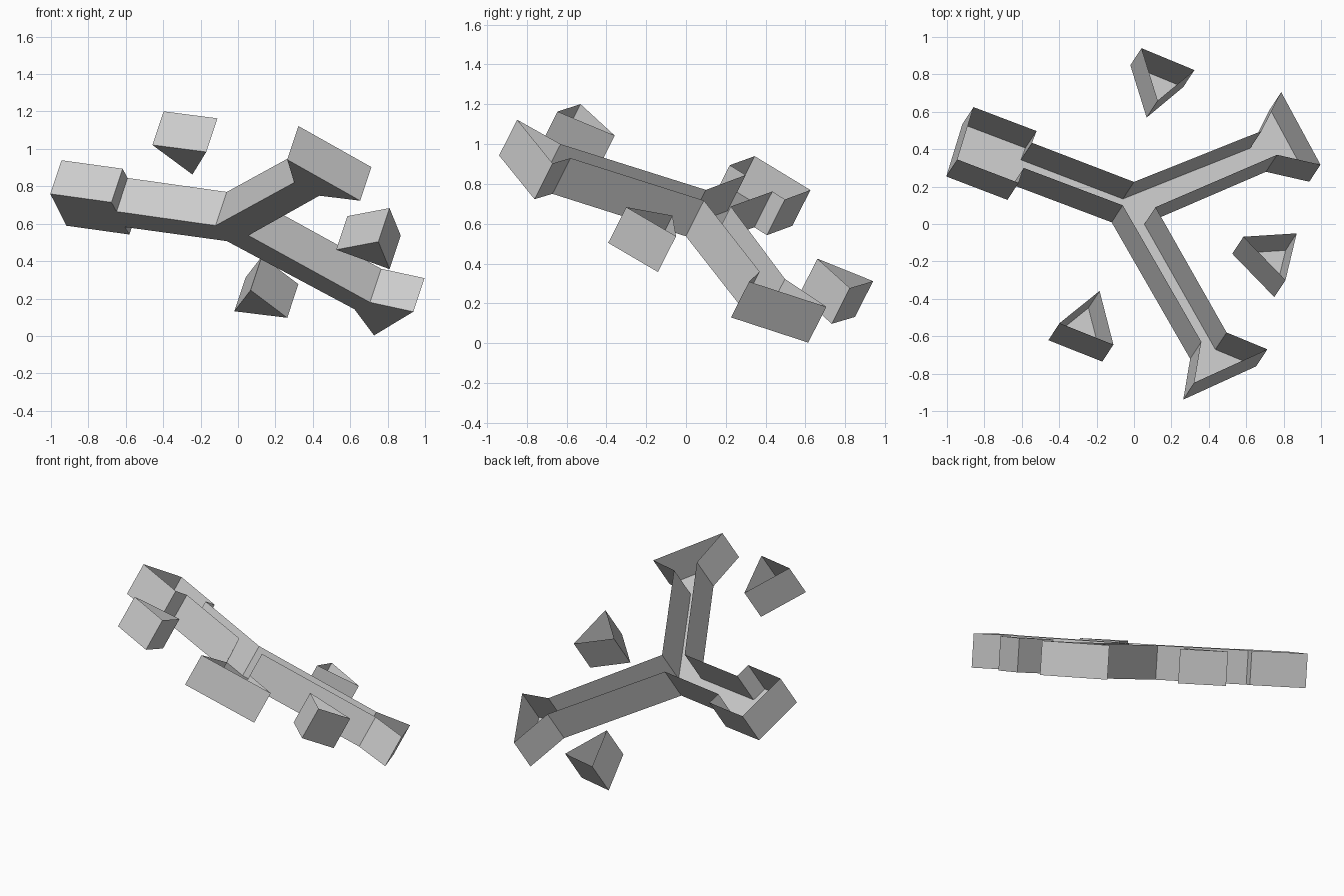
import bpy
from mathutils import Vector

if "Cube" in bpy.data.objects:
    bpy.data.objects.remove(bpy.data.objects["Cube"])

# The whole emblem lies on one tilted plane; trays rise along its normal
SLOPE_X, SLOPE_Y, BASE_Z = -0.332, -0.506, 0.555
DEPTH = Vector((-SLOPE_X, -SLOPE_Y, 1.0)).normalized() * 0.21


def tray(name, rim):
    """Open-topped tray: flat floor and thin walls from a counter-clockwise rim seen from above."""
    floor = []
    for x, y in rim:
        bx, by = x - DEPTH.x, y - DEPTH.y
        floor.append(Vector((bx, by, BASE_Z + SLOPE_X * bx + SLOPE_Y * by)))
    n = len(rim)
    verts = floor + [p + DEPTH for p in floor]
    faces = [tuple(reversed(range(n)))]
    for i in range(n):
        j = (i + 1) % n
        faces.append((i, j, n + j, n + i))
    mesh = bpy.data.meshes.new(name)
    mesh.from_pydata(verts, [], faces)
    mesh.update()
    obj = bpy.data.objects.new(name, mesh)
    bpy.context.collection.objects.link(obj)
    return obj


# Three-way body: where neighbouring arms meet
top_notch, left_notch, right_notch = (0.0, 0.225), (-0.06, 0.10), (0.115, 0.09)

# Left arm with a square end
square_arm = [(-0.545, 0.434), (-0.521, 0.497), (-0.858, 0.625),
              (-0.944, 0.345), (-0.617, 0.22), (-0.59, 0.30)]
# Front arm with a triangular end
front_arm = [(0.36, -0.63), (0.323, -0.848), (0.713, -0.67), (0.495, -0.58)]
# Right arm with a triangular end
right_arm = [(0.765, 0.37), (0.997, 0.317), (0.787, 0.705), (0.682, 0.497)]

tray("three_armed_body", [top_notch] + square_arm + [left_notch] + front_arm
     + [right_notch] + right_arm)

# Loose triangles between the arms
tray("front_left_triangle", [(-0.398, -0.53), (-0.11, -0.645), (-0.184, -0.358)])
tray("right_triangle", [(0.87, -0.05), (0.585, -0.068), (0.81, -0.30)])
tray("back_triangle", [(0.04, 0.94), (0.127, 0.66), (0.323, 0.823)])
